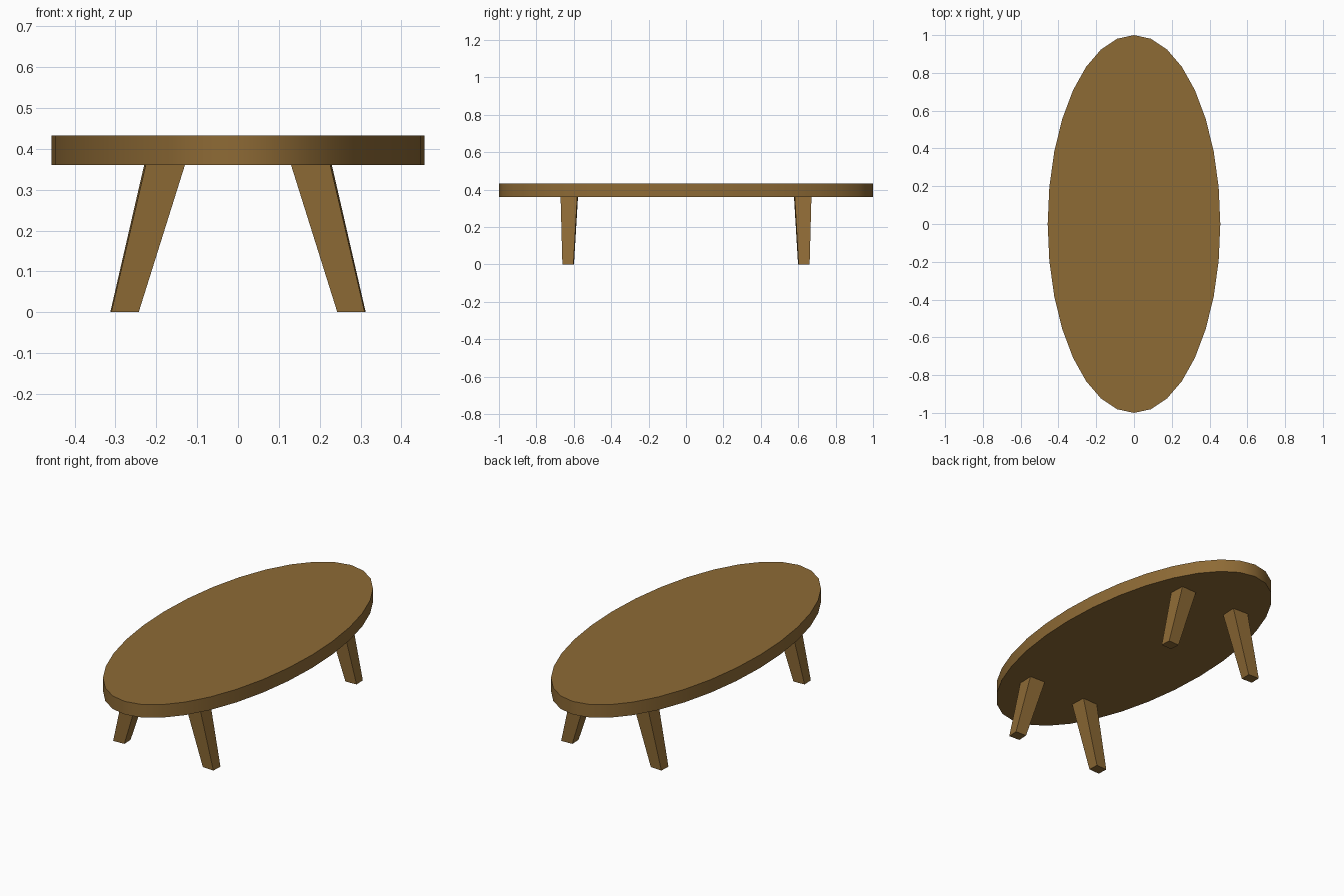
import bpy, bmesh, math

if "Cube" in bpy.data.objects:
    bpy.data.objects.remove(bpy.data.objects["Cube"])

wood = bpy.data.materials.new("wood")
wood.diffuse_color = (0.27, 0.145, 0.036, 1)
wood.use_nodes = True
wood.node_tree.nodes["Principled BSDF"].inputs["Base Color"].default_value = wood.diffuse_color

TOP_Z, UNDER_Z = 0.433, 0.36

# Oval table top: 32-sided cylinder stretched along y
bpy.ops.mesh.primitive_cylinder_add(vertices=32, radius=1, depth=TOP_Z - UNDER_Z,
                                    location=(0, 0, (TOP_Z + UNDER_Z) / 2))
top = bpy.context.object
top.name = "table_top"
top.scale = (0.457, 1, 1)
bpy.ops.object.transform_apply(location=False, rotation=False, scale=True)
bpy.ops.object.shade_smooth_by_angle(angle=math.radians(30))
top.data.materials.append(wood)


def section(bm, cx, cy, z, hx, hy, turn, sx, sy):
    """Slightly turned rectangle, mirrored by sx and sy."""
    c, s = math.cos(turn), math.sin(turn)
    corners = [(-hx, -hy), (hx, -hy), (hx, hy), (-hx, hy)]
    return [bm.verts.new((sx * (cx + x * c - y * s), sy * (cy + x * s + y * c), z))
            for x, y in corners]


def leg(name, sx, sy):
    """Tapered leg splayed outwards in x."""
    bm = bmesh.new()
    turn = math.radians(2.5)
    low = section(bm, 0.278, 0.630, 0, 0.0335, 0.0295, turn, sx, sy)
    high = section(bm, 0.180, 0.624, UNDER_Z, 0.048, 0.0445, turn, sx, sy)
    bm.faces.new(low)
    bm.faces.new(high)
    for i in range(4):
        j = (i + 1) % 4
        bm.faces.new((low[i], low[j], high[j], high[i]))
    bmesh.ops.recalc_face_normals(bm, faces=bm.faces)
    mesh = bpy.data.meshes.new(name)
    bm.to_mesh(mesh)
    bm.free()
    mesh.materials.append(wood)
    bpy.context.collection.objects.link(bpy.data.objects.new(name, mesh))


# Four mirrored legs
for row, sy in (("front", -1), ("back", 1)):
    for side, sx in (("left", -1), ("right", 1)):
        leg(f"{row}_{side}_leg", sx, sy)
